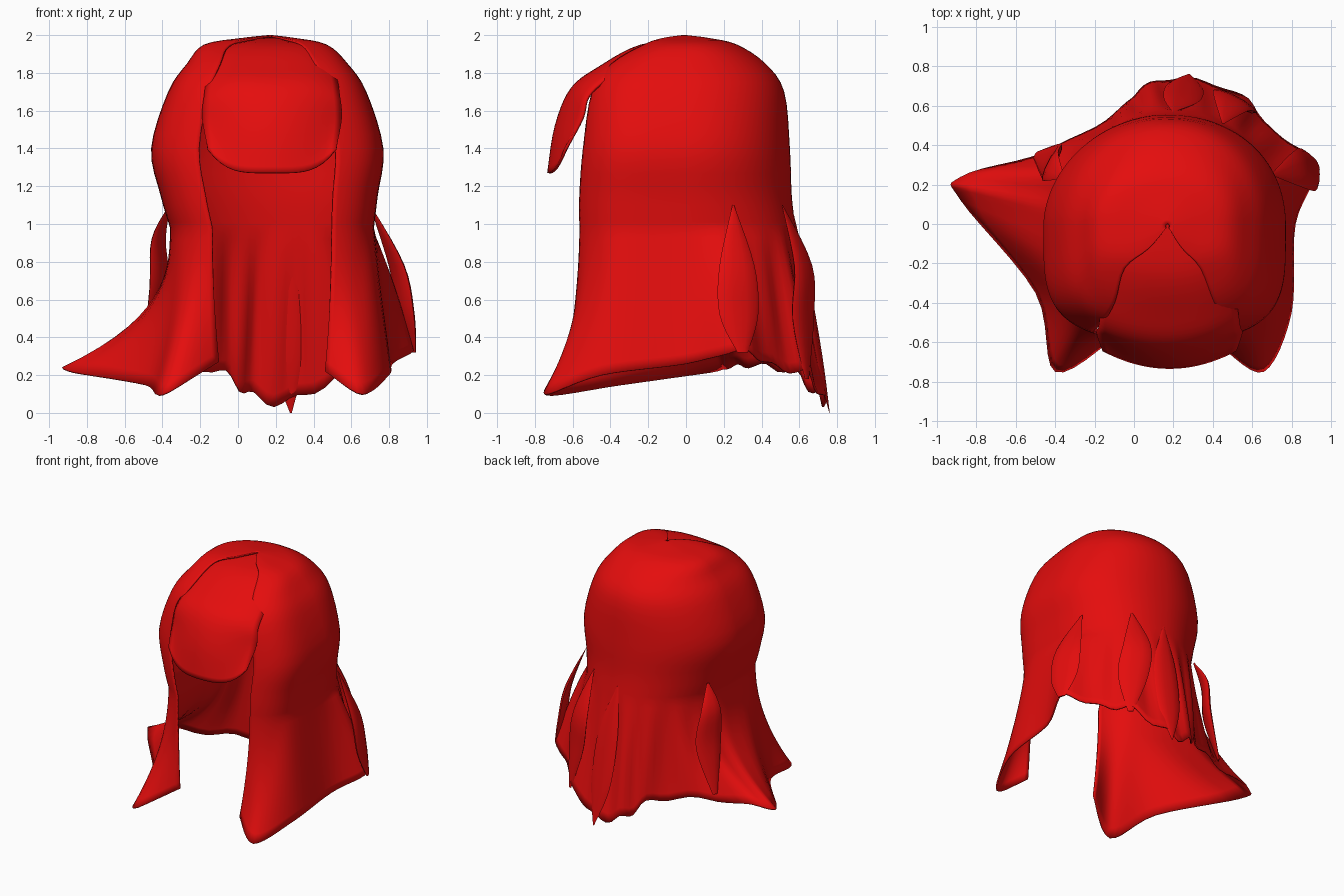
import bpy, math
from mathutils import Vector

cube = bpy.data.objects.get("Cube")
if cube:
    bpy.data.objects.remove(cube, do_unlink=True)

red = bpy.data.materials.new("hair_red")
red.use_nodes = True
colour = (0.78, 0.004, 0.004, 1)
red.diffuse_color = colour
red.node_tree.nodes["Principled BSDF"].inputs["Base Color"].default_value = colour


def smooth_keys(keys, steps):
    """Catmull-Rom resampling of a list of equal-length tuples."""
    keys = [Vector(k) for k in keys]
    out = []
    for i in range(len(keys) - 1):
        a, b = keys[max(i - 1, 0)], keys[i]
        c, d = keys[i + 1], keys[min(i + 2, len(keys) - 1)]
        for s in range(steps):
            t = s / steps
            out.append(b + (c - a) * (t / 2) + (a * 2 - b * 5 + c * 4 - d) * (t * t / 2)
                       + (b * 3 - a - c * 3 + d) * (t ** 3 / 2))
    return out + [keys[-1]]


def sheet(name, rows, wrap=False, thickness=0):
    """Skin a grid of points into one smooth object."""
    n = len(rows[0])
    faces = []
    for r in range(len(rows) - 1):
        for c in range(n if wrap else n - 1):
            d = (c + 1) % n
            faces.append((r * n + c, (r + 1) * n + c, (r + 1) * n + d, r * n + d))
    if wrap:
        faces += [tuple(range(n)), tuple(reversed(range(len(rows) * n - n, len(rows) * n)))]
    mesh = bpy.data.meshes.new(name)
    mesh.from_pydata([p for row in rows for p in row], [], faces)
    mesh.materials.append(red)
    obj = bpy.data.objects.new(name, mesh)
    bpy.context.collection.objects.link(obj)
    if thickness:
        mod = obj.modifiers.new("thickness", "SOLIDIFY")
        mod.thickness = thickness
        mod.offset = -1
    bpy.ops.object.select_all(action="DESELECT")
    obj.select_set(True)
    bpy.context.view_layer.objects.active = obj
    bpy.ops.object.shade_smooth_by_angle(angle=math.radians(50))


def power(v, e):
    return math.copysign(abs(v) ** e, v)


def ring_point(row, angle):
    """Point on a head section, squarer in front; angle runs from the front towards +x."""
    z, x0, x1, front, back = row
    s, c = math.sin(angle), math.cos(angle)
    if c > 0:
        side_power, depth_power = 0.7, 0.5
    else:
        side_power = depth_power = 0.92 if s > 0 else 1.04
    y = (front + back) / 2 - power(c, depth_power) * (back - front) / 2
    return Vector(((x0 + x1) / 2 + power(s, side_power) * (x1 - x0) / 2, y, z))


# Head sections: height, x range, y range
head = smooth_keys([
    (2.0, 0.16, 0.18, -0.02, 0.0), (1.985, 0.02, 0.3, -0.13, 0.12),
    (1.95, -0.18, 0.47, -0.24, 0.27), (1.85, -0.27, 0.58, -0.42, 0.42),
    (1.7, -0.37, 0.68, -0.53, 0.52), (1.4, -0.46, 0.77, -0.58, 0.55),
    (1.15, -0.41, 0.74, -0.6, 0.56), (0.98, -0.36, 0.72, -0.6, 0.58)], 4)

# Hem from the left front edge round the back: x, y, z and flare sharpness
hem = smooth_keys([
    (0.46, -0.64, 0.22, 1.8), (0.66, -0.75, 0.1, 1.9), (0.8, -0.45, 0.2, 1.1),
    (0.82, 0, 0.26, 1), (0.93, 0.3, 0.33, 0.8), (0.72, 0.46, 0.25, 1),
    (0.55, 0.65, 0.2, 1), (0.27, 0.74, 0.06, 1.2), (0.05, 0.7, 0.1, 1),
    (-0.1, 0.56, 0.22, 1), (-0.45, 0.37, 0.25, 1.6), (-0.88, 0.24, 0.25, 2.6),
    (-0.88, 0.12, 0.22, 2.6), (-0.5, -0.35, 0.15, 2.1), (-0.4, -0.75, 0.1, 2),
    (-0.1, -0.58, 0.27, 1.8)], 6)

# Long hair: head shell running down into the flared hem, rippled at the back
gap = math.radians(28)
count = len(hem)
angles = [gap + (2 * math.pi - 2 * gap) * i / (count - 1) for i in range(count)]
rows = [[ring_point(r, a) for a in angles] for r in head]
waist = rows[-1]
for step in range(1, 15):
    t = step / 14
    row = []
    for i, (start, end) in enumerate(zip(waist, hem)):
        f = t ** end[3]
        p = Vector((start.x + (end[0] - start.x) * f, start.y + (end[1] - start.y) * f,
                    start.z + (end[2] - start.z) * t))
        out = Vector((math.sin(angles[i]), -math.cos(angles[i]), 0))
        wave = math.sin(i * 1.1) * max(0, out.y)
        row.append(p + out * (0.018 * wave * math.sin(math.pi * t * 0.85))
                   + Vector((0, 0, 0.025 * t * wave)))
    rows.append(row)
sheet("long_hair", rows, thickness=0.012)

# Fringe: centre y, z, half width, side setback and side rise
fringe = smooth_keys([
    (0.05, 1.985, 0.1, 0, 0), (-0.24, 1.95, 0.28, 0.07, -0.03),
    (-0.46, 1.835, 0.34, 0.06, -0.05), (-0.61, 1.72, 0.36, 0.09, -0.04),
    (-0.695, 1.52, 0.37, 0.14, 0.04), (-0.735, 1.27, 0.34, 0.09, 0.13)], 5)
spread = [i / 10 - 1 for i in range(21)]
sheet("fringe", [[Vector((0.18 + v * w, y + back * v * v, z + rise * v ** 4))
                  for v in spread] for y, z, w, back, rise in fringe], thickness=0.015)


def lock(name, keys):
    """Flat tapered strand along points of x, y, z and half width."""
    rows = []
    for x, y, z, w in smooth_keys(keys, 5):
        out = Vector((x - 0.17, y, 0)).normalized()
        side = Vector((-out.y, out.x, 0))
        rows.append([Vector((x, y, z)) + side * (w * math.cos(k * math.pi / 5))
                     + out * (0.22 * w * math.sin(k * math.pi / 5)) for k in range(10)])
    sheet(name, rows, wrap=True)


# Separate strands lying over the long hair
lock("back_lock", [(0.2, 0.57, 1.05, 0.005), (0.24, 0.63, 0.7, 0.09),
                   (0.26, 0.7, 0.3, 0.09), (0.28, 0.76, 0, 0.005)])
lock("back_left_lock", [(0.45, 0.51, 1.1, 0.005), (0.49, 0.62, 0.78, 0.1),
                        (0.53, 0.62, 0.5, 0.11), (0.57, 0.64, 0.18, 0.02)])
lock("left_side_lock", [(0.7, 0.25, 1.1, 0.005), (0.84, 0.27, 0.78, 0.1),
                        (0.89, 0.28, 0.52, 0.11), (0.93, 0.3, 0.32, 0.03)])
lock("right_side_lock", [(-0.36, 0.24, 1.1, 0.01), (-0.42, 0.29, 0.92, 0.08),
                         (-0.42, 0.32, 0.65, 0.1), (-0.5, 0.35, 0.3, 0.02)])
